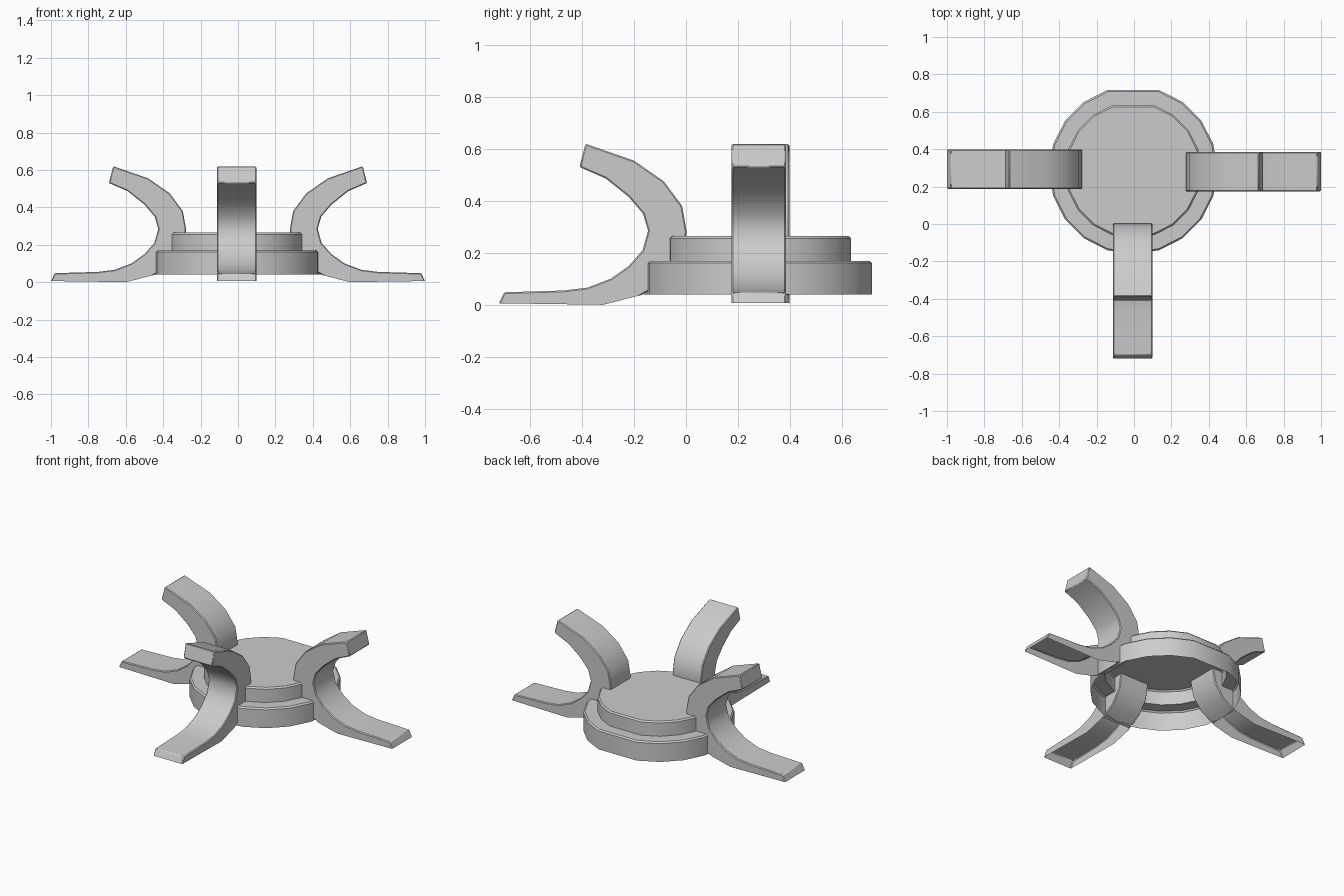
import bpy, bmesh
from math import cos, sin, radians, pi
from mathutils import Matrix, Vector

if "Cube" in bpy.data.objects:
    bpy.data.objects.remove(bpy.data.objects["Cube"])


def finish(bm, name, angle):
    bmesh.ops.recalc_face_normals(bm, faces=bm.faces[:])
    mesh = bpy.data.meshes.new(name)
    bm.to_mesh(mesh)
    bm.free()
    obj = bpy.data.objects.new(name, mesh)
    bpy.context.collection.objects.link(obj)
    bpy.ops.object.select_all(action='DESELECT')
    obj.select_set(True)
    bpy.context.view_layer.objects.active = obj
    bpy.ops.object.shade_smooth_by_angle(angle=radians(angle))
    return obj


# Stepped round base: open underneath, 20-sided with one flat at the back
angles = [radians(18 * i) for i in range(20) if i != 5]
steps = [(0.45, 0.04), (0.45, 0.16), (0.441, 0.169), (0.365, 0.169),
         (0.365, 0.256), (0.356, 0.265)]
bm = bmesh.new()
rings = [[bm.verts.new((-0.004 + r * cos(a), 0.288 + r * sin(a), z)) for a in angles]
         for r, z in steps]
n = len(angles)
for lo, hi in zip(rings, rings[1:]):
    for i in range(n):
        j = (i + 1) % n
        bm.faces.new((lo[i], lo[j], hi[j], hi[i]))
bm.faces.new(rings[-1])
finish(bm, "stepped_base", 30)

# Leg profile as (distance from base centre, height)
outer = [(1.0, 0.006), (0.98, 0.048), (0.75, 0.055), (0.66, 0.066), (0.57, 0.10),
         (0.50, 0.15), (0.447, 0.21), (0.426, 0.285), (0.445, 0.35), (0.50, 0.415),
         (0.59, 0.487), (0.69, 0.53)]
inner = [(0.667, 0.62), (0.48, 0.555), (0.365, 0.475), (0.295, 0.38), (0.277, 0.28),
         (0.30, 0.17), (0.36, 0.09), (0.45, 0.038), (0.60, 0.0)]
profile = outer + inner
HALF = 0.105


def make_leg(name, origin, turn):
    bm = bmesh.new()
    sides = [[bm.verts.new((r, s * HALF, z)) for r, z in profile] for s in (-1, 1)]
    a, b = sides
    bm.faces.new(a)
    bm.faces.new(b[::-1])
    # the sole, from the heel to the toe, stays open
    for i in range(len(profile) - 2):
        bm.faces.new((a[i], b[i], b[i + 1], a[i + 1]))
    bm.transform(Matrix.Translation(Vector(origin)) @ Matrix.Rotation(turn, 4, 'Z'))
    leg = finish(bm, name, 35)
    bev = leg.modifiers.new("soft_edges", 'BEVEL')
    bev.width = 0.005
    bev.segments = 1
    bev.limit_method = 'ANGLE'
    bev.angle_limit = radians(50)


# Three legs curling up into claws
make_leg("right_leg", (0, 0.28, 0), 0)
make_leg("left_leg", (0, 0.293, 0), pi)
make_leg("front_leg", (-0.007, 0.28, 0), -pi / 2)
